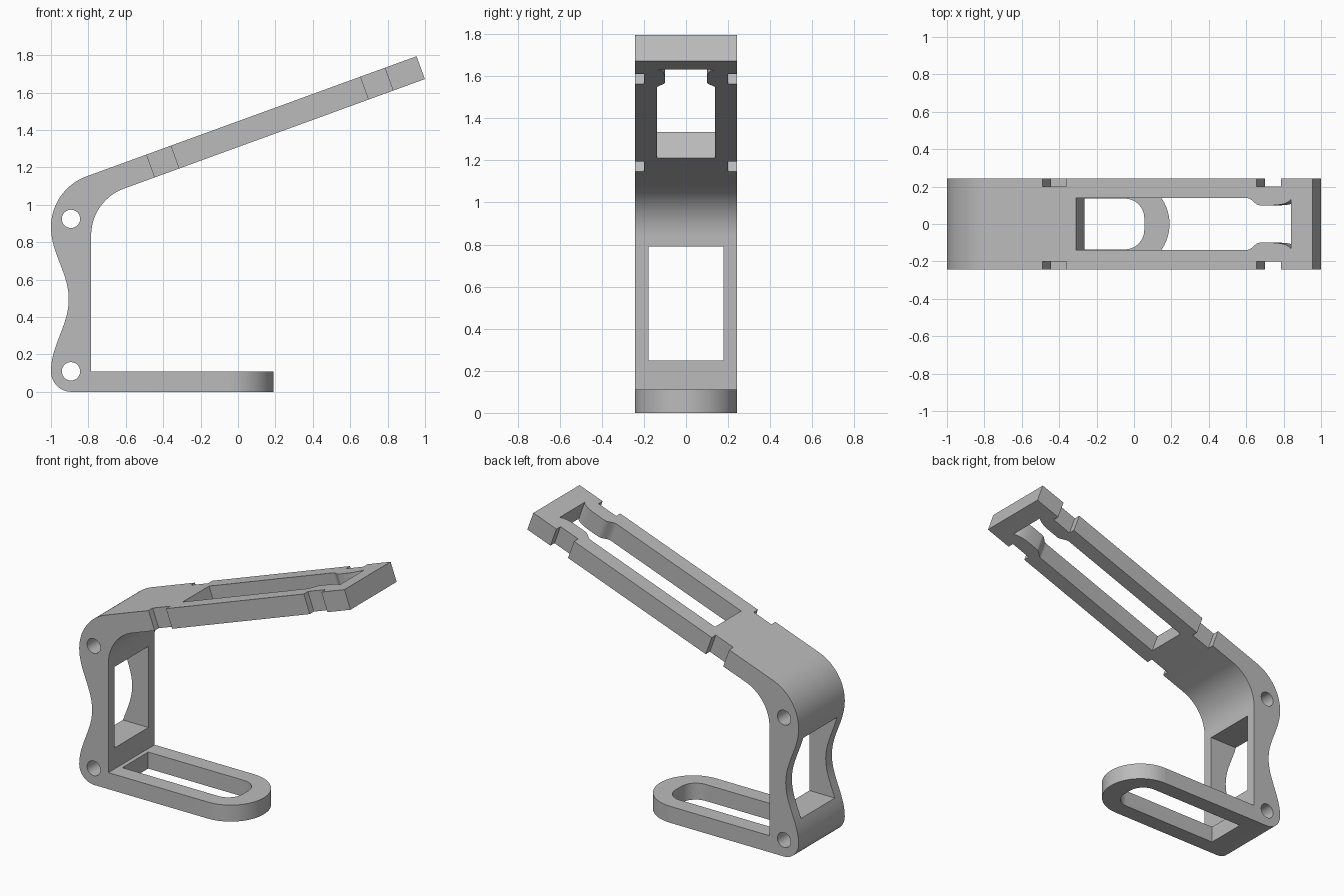
import bpy, bmesh
from math import sin, cos, tan, pi, radians
from mathutils import Matrix

if "Cube" in bpy.data.objects:
    bpy.data.objects.remove(bpy.data.objects["Cube"])

HALF = 0.243                 # half width of the bracket
TILT = radians(20)           # slope of the arm
THICK = 0.13                 # arm thickness
TOP = 1.447                  # height of the arm's top face at x = 0
LENGTH = 1.016               # arm end, measured along the arm

grey = bpy.data.materials.new("plain grey")
grey.use_nodes = True
colour = (0.5, 0.5, 0.5, 1)
grey.diffuse_color = colour
grey.node_tree.nodes["Principled BSDF"].inputs["Base Color"].default_value = colour


def arc(cx, cy, r, start, end, n=24):
    """Points on an arc, angles in degrees."""
    angles = [radians(start + (end - start) * i / n) for i in range(n + 1)]
    return [(cx + r * cos(a), cy + r * sin(a)) for a in angles]


def rect(a0, a1, b0, b1):
    return [(a0, b0), (a1, b0), (a1, b1), (a0, b1)]


def prism(name, points, low, high, matrix=Matrix()):
    """Extrude a flat outline along local z, then place it with a matrix."""
    bm = bmesh.new()
    face = bm.faces.new([bm.verts.new((a, b, low)) for a, b in points])
    new = bmesh.ops.extrude_face_region(bm, geom=[face])["geom"]
    verts = [v for v in new if isinstance(v, bmesh.types.BMVert)]
    bmesh.ops.translate(bm, verts=verts, vec=(0, 0, high - low))
    bm.transform(matrix)
    bmesh.ops.recalc_face_normals(bm, faces=bm.faces)
    mesh = bpy.data.meshes.new(name)
    bm.to_mesh(mesh)
    bm.free()
    mesh.materials.append(grey)
    obj = bpy.data.objects.new(name, mesh)
    bpy.context.collection.objects.link(obj)
    return obj


SIDE = Matrix.Rotation(pi / 2, 4, 'X')     # outline drawn in x, z
ARM = Matrix.Translation((0, 0, TOP)) @ Matrix.Rotation(-TILT, 4, 'Y')

# Side outline: base, post and sloping arm in one piece
outer_r, inner_r, post_in = 0.289, 0.266, -0.785
outer_x, inner_x = -1 + outer_r, post_in + inner_r
outer_z = TOP + outer_x * tan(TILT) - outer_r / cos(TILT)
inner_z = TOP + inner_x * tan(TILT) - (THICK + inner_r) / cos(TILT)
end_x, end_z = LENGTH * cos(TILT), TOP + LENGTH * sin(TILT)

outline = [(0.19, 0)] + arc(-0.89, 0.11, 0.11, 270, 180, 12)
steps = 40
for i in range(1, steps):                  # waist on the back of the post
    t = i / steps
    outline.append((-0.9525 - 0.0475 * cos(2 * pi * t), 0.11 + t * (outer_z - 0.11)))
outline += arc(outer_x, outer_z, outer_r, 180, 110)
outline += [(end_x, end_z), (end_x + THICK * sin(TILT), end_z - THICK * cos(TILT))]
outline += arc(inner_x, inner_z, inner_r, 110, 180)
outline += [(post_in, 0.11), (0.19, 0.11)]
bracket = prism("bracket", outline, -HALF, HALF, SIDE)

cutters = []

# Rounded front end of the base
tip = arc(0.19 - HALF, 0, HALF, -90, 90, 32)
tip = [(-0.053, -0.4)] + tip + [(-0.053, 0.4), (0.4, 0.4), (0.4, -0.4)]
cutters.append(prism("base_end_cutter", tip, -0.1, 0.2))

# Long slot in the base with rounded corners
slot = [(-0.757, 0.136), (-0.757, -0.136)]
slot += arc(-0.05, -0.031, 0.105, -90, 0, 14) + arc(-0.05, 0.031, 0.105, 0, 90, 14)
cutters.append(prism("base_slot_cutter", slot, -0.1, 0.2))

# Window through the post
cutters.append(prism("window_cutter", rect(-1.2, -0.6, 0.25, 0.79), -0.178, 0.178, SIDE))

# Cross holes at both ends of the post
for label, z in (("lower", 0.11), ("upper", 0.925)):
    hole = arc(-0.893, z, 0.049, 0, 348.75, 31)
    cutters.append(prism(label + "_hole_cutter", hole, -0.4, 0.4, SIDE))

# Arm opening, narrowed by a curved tab on each side near the end
half = [(-0.33, 0.138), (0.645, 0.138)]
half += [(0.645 + 0.07 * t, 0.119 + 0.019 * cos(pi * t)) for t in (i / 10 for i in range(1, 11))]
half += [(0.785 + 0.109 * sin(t * pi / 2), 0.138 - 0.038 * cos(t * pi / 2))
         for t in (i / 10 for i in range(11))]
opening = half + [(u, -v) for u, v in reversed(half)]
cutters.append(prism("arm_opening_cutter", opening, -0.25, 0.1, ARM))

# Shallow notches on both edges of the arm
for label, u0, u1 in (("near", -0.52, -0.383), ("far", 0.697, 0.835)):
    for side, s in (("left", 1), ("right", -1)):
        notch = rect(u0, u1, 0.2 * s, 0.4 * s)
        cutters.append(prism(f"{label}_{side}_notch_cutter", notch, -0.25, 0.1, ARM))

# Cut everything out and tidy up
bpy.context.view_layer.objects.active = bracket
bracket.select_set(True)
for cutter in cutters:
    cutter.hide_render = True
    mod = bracket.modifiers.new(cutter.name, 'BOOLEAN')
    mod.operation, mod.solver, mod.object = 'DIFFERENCE', 'EXACT', cutter
    bpy.ops.object.modifier_apply(modifier=mod.name)
    bpy.data.objects.remove(cutter)
bpy.ops.object.shade_smooth_by_angle(angle=radians(30))
